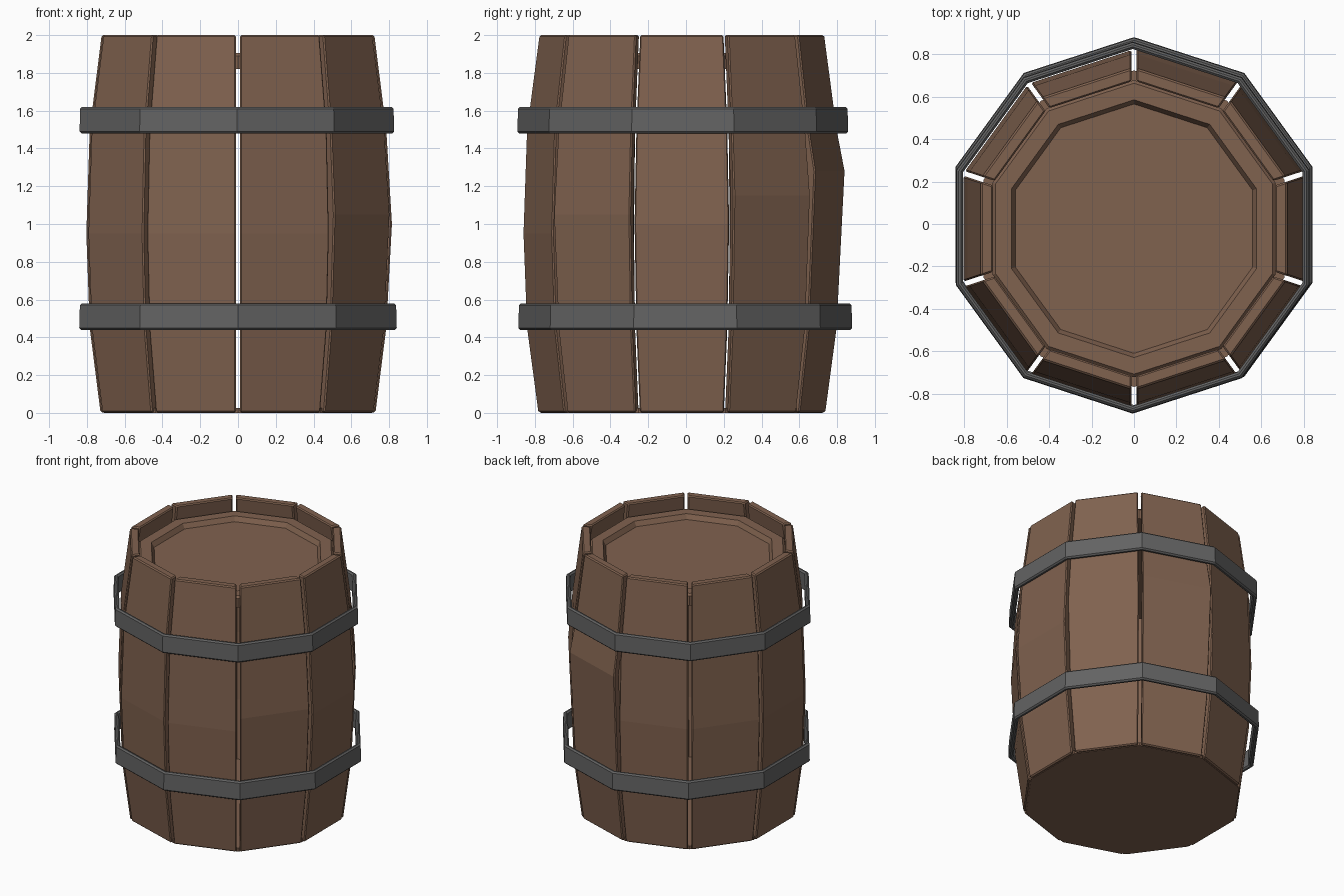
import bpy, bmesh, math

if "Cube" in bpy.data.objects:
    bpy.data.objects.remove(bpy.data.objects["Cube"])

N = 10
STEP = 2 * math.pi / N
CY = -0.022                     # the stave ring sits slightly towards the front


def material(name, rgb):
    m = bpy.data.materials.new(name)
    m.diffuse_color = (*rgb, 1)
    m.use_nodes = True
    m.node_tree.nodes["Principled BSDF"].inputs["Base Color"].default_value = m.diffuse_color
    return m


WOOD = material("brown wood", (0.216, 0.122, 0.078))
IRON = material("grey iron", (0.125, 0.125, 0.125))


def finish(name, bm, mat, bevel):
    bmesh.ops.recalc_face_normals(bm, faces=bm.faces)
    me = bpy.data.meshes.new(name)
    bm.to_mesh(me)
    bm.free()
    me.materials.append(mat)
    ob = bpy.data.objects.new(name, me)
    bpy.context.collection.objects.link(ob)
    if bevel:
        mod = ob.modifiers.new("bevel", 'BEVEL')
        mod.width = bevel
        mod.segments = 1
        mod.limit_method = 'ANGLE'
        mod.angle_limit = math.radians(40)
    return ob


def skin(bm, rings, closed=False):
    """Join matching vertex rings with quads; cap or close the ends."""
    pairs = list(zip(rings, rings[1:]))
    if closed:
        pairs.append((rings[-1], rings[0]))
    for a, b in pairs:
        for i in range(len(a)):
            j = (i + 1) % len(a)
            bm.faces.new((a[i], a[j], b[j], b[i]))
    if not closed:
        bm.faces.new(rings[0])
        bm.faces.new(rings[-1])


def decagon(bm, r, z, cx=0.0, cy=CY):
    return [bm.verts.new((cx + r * math.cos((i + .5) * STEP),
                          cy + r * math.sin((i + .5) * STEP), z)) for i in range(N)]


# Staves: (height, distance of the flat outer face from the axis)
PROFILE = [(0.003, 0.728), (0.45, 0.785), (0.95, 0.803), (1.5, 0.785), (2.0, 0.722)]
# Uneven boards: stave index -> (extra height, extra bulge) of the middle ring
UNEVEN = {0: (0.05, 0.012), 1: (0.2, 0.012), 2: (0.33, 0.022), 9: (0.1, 0.01)}
THICK, HALF_GAP = 0.06, 0.012


def stave(k):
    bm = bmesh.new()
    c, s = math.cos(k * STEP), math.sin(k * STEP)
    rings = []
    for n, (z, r) in enumerate(PROFILE):
        if n == 2:
            dz, dr = UNEVEN.get(k, (0, 0))
            z, r = z + dz, r + dr
        ring = []
        for rad, side in ((r, -1), (r, 1), (r - THICK, 1), (r - THICK, -1)):
            w = side * (rad * math.tan(STEP / 2) - HALF_GAP)
            ring.append(bm.verts.new((rad * c - w * s, CY + rad * s + w * c, z)))
        rings.append(ring)
    skin(bm, rings)
    finish(f"stave_{k + 1}", bm, WOOD, 0.008)


for k in range(N):
    stave(k)


# Lid with a sunken panel
bm = bmesh.new()
skin(bm, [decagon(bm, r, z) for r, z in
          ((0.70, 1.82), (0.70, 1.89), (0.685, 1.905), (0.607, 1.905), (0.587, 1.87))])
finish("lid", bm, WOOD, 0)

# Thin bottom board
bm = bmesh.new()
skin(bm, [decagon(bm, 0.745, 0.0), decagon(bm, 0.745, 0.025)])
finish("bottom_board", bm, WOOD, 0)


# Iron hoops
def hoop(name, z0, z1, r, cx, cy):
    bm = bmesh.new()
    skin(bm, [decagon(bm, rr, z, cx, cy) for rr, z in
              ((r, z0), (r - 0.004, z1), (r - 0.035, z1), (r - 0.035, z0))], closed=True)
    finish(name, bm, IRON, 0.01)


hoop("upper_hoop", 1.48, 1.62, 0.876, -0.006, -0.017)
hoop("lower_hoop", 0.44, 0.58, 0.884, 0.0, -0.004)
